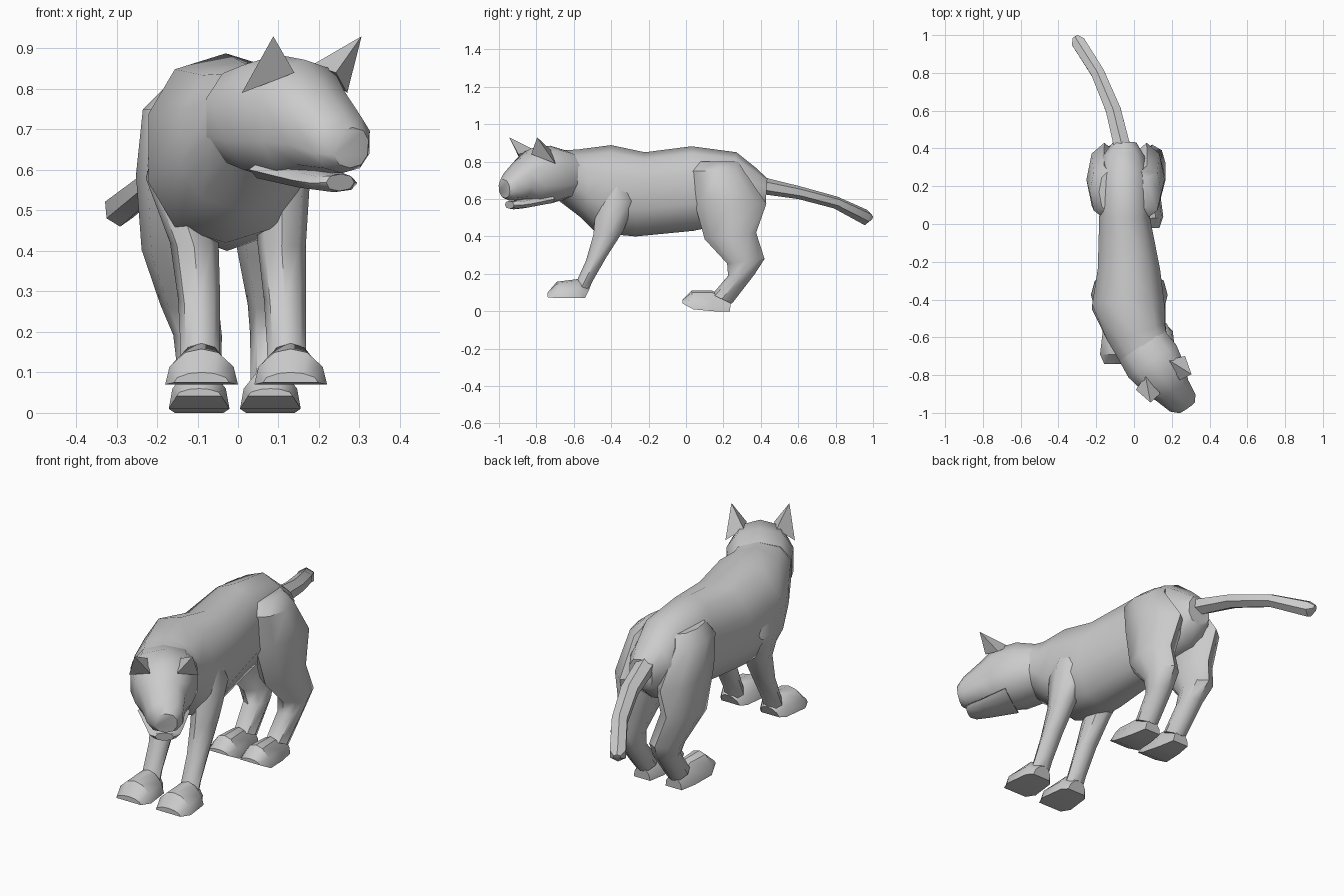
import bpy, bmesh
from math import sin, cos, pi, radians
from mathutils import Vector, Matrix


def finish(name, bm, angle=45, matrix=None):
    bmesh.ops.recalc_face_normals(bm, faces=bm.faces)
    me = bpy.data.meshes.new(name)
    bm.to_mesh(me)
    bm.free()
    ob = bpy.data.objects.new(name, me)
    bpy.context.collection.objects.link(ob)
    if matrix:
        me.transform(matrix)
    bpy.ops.object.select_all(action='DESELECT')
    ob.select_set(True)
    bpy.context.view_layer.objects.active = ob
    bpy.ops.object.shade_smooth_by_angle(angle=radians(angle))
    return ob


def oval(n, power=1.0):
    # unit cross-section; power below 1 makes it boxier
    f = lambda t: abs(t) ** power * (1 if t > 0 else -1)
    return [(f(cos(pi / 2 + 2 * pi * i / n)), f(sin(pi / 2 + 2 * pi * i / n))) for i in range(n)]


def loft(name, rings, section, angle=45, matrix=None):
    # ring: x centre, half width, (y, z) of one edge, (y, z) of opposite edge, optional yaw
    bm = bmesh.new()
    loops = []
    for x, hw, a, b, *yaw in rings:
        p, q = Vector((0, *a)), Vector((0, *b))
        rot = Matrix.Rotation(radians(yaw[0] if yaw else 0), 3, 'Z')
        c = (p + q) / 2 + Vector((x, 0, 0))
        loops.append([bm.verts.new(c + rot @ (Vector((hw * u, 0, 0)) + (p - q) / 2 * v))
                      for u, v in section])
    n = len(section)
    for r, s in zip(loops, loops[1:]):
        for i in range(n):
            bm.faces.new((r[i], r[(i + 1) % n], s[(i + 1) % n], s[i]))
    bm.faces.new(loops[0])
    bm.faces.new(loops[-1])
    return finish(name, bm, angle, matrix)


# torso with neck turning toward the head
loft("torso", [
    (.055, .15, (-.66, .86), (-.67, .60), 34),
    (.01, .165, (-.58, .865), (-.56, .50), 17),
    (-.03, .20, (-.40, .888), (-.48, .42)),
    (-.027, .172, (-.22, .85), (-.27, .40)),
    (-.05, .140, (.03, .882), (.04, .43)),
    (-.05, .138, (.27, .85), (.18, .46)),
    (-.055, .115, (.37, .77), (.34, .48)),
    (-.05, .065, (.435, .71), (.425, .56))], oval(10, .87))

# head, built straight in its own frame and then turned
head_frame = Matrix.Translation((.165, -.825, 0)) @ Matrix.Rotation(radians(34.4), 4, 'Z')
loft("head", [
    (0, .15, (.22, .86), (.22, .60)),
    (0, .16, (.12, .885), (.12, .575)),
    (0, .135, (.0, .872), (.0, .575)),
    (0, .104, (-.075, .815), (-.06, .595)),
    (.008, .085, (-.155, .745), (-.15, .592)),
    (.012, .052, (-.192, .705), (-.18, .605))], oval(10, .85), 45, head_frame)
loft("jaw", [
    (0, .12, (.06, .63), (.08, .572)),
    (.005, .085, (-.06, .60), (-.06, .55)),
    (.005, .070, (-.12, .59), (-.12, .545)),
    (.005, .042, (-.15, .59), (-.145, .548))], oval(8, .85), 45, head_frame)

# pointed ears
for side, label in ((-1, "left"), (1, "right")):
    bm = bmesh.new()
    v = [bm.verts.new((side * x, y, z)) for x, y, z in
         ((.158, .045, .79), (.062, -.045, .84), (.075, .075, .86), (.132, -.055, .93))]
    for i, j, k in ((0, 1, 2), (0, 1, 3), (1, 2, 3), (2, 0, 3)):
        bm.faces.new((v[i], v[j], v[k]))
    finish("ear_" + label, bm, 30, head_frame)

# tail
loft("tail", [
    (-.055, .052, (.38, .725), (.38, .63)),
    (-.11, .046, (.61, .668), (.60, .60), 17),
    (-.192, .041, (.81, .613), (.79, .55), 26),
    (-.295, .042, (.97, .542), (.955, .46), 30),
    (-.31, .018, (.995, .515), (.985, .485), 30)], oval(6), 45)

# legs and paws on both sides
paw = [(-1, -1), (1, -1), (.88, 0), (.45, .8), (0, 1), (-.45, .8), (-.88, 0)]
for s, label in ((-1, "left"), (1, "right")):
    loft("front_leg_" + label, [
        (-.025 + s * .11, .05, (-.42, .74), (-.32, .72)),
        (-.025 + s * .135, .068, (-.48, .57), (-.27, .59)),
        (.0 + s * .108, .060, (-.495, .41), (-.335, .43)),
        (.01 + s * .106, .052, (-.535, .27), (-.425, .29)),
        (.013 + s * .107, .048, (-.585, .16), (-.50, .16)),
        (.016 + s * .107, .050, (-.62, .09), (-.53, .09))], oval(8), 45)
    px = .02 + s * .11
    loft("front_paw_" + label, [
        (px, .05, (-.515, .12), (-.54, .07)),
        (px, .075, (-.58, .172), (-.565, .07)),
        (px, .09, (-.69, .158), (-.69, .07)),
        (px, .068, (-.74, .10), (-.74, .075))], paw, 35)
    # thigh leans into the rump at the top
    loft("hind_leg_" + label, [
        (-.05 + s * .085, .05, (.06, .80), (.28, .80)),
        (-.045 + s * .115, .075, (.03, .75), (.31, .75)),
        (-.045 + s * .112, .095, (.04, .60), (.43, .575)),
        (-.035 + s * .118, .085, (.10, .385), (.375, .42)),
        (-.012 + s * .108, .072, (.22, .255), (.42, .28)),
        (-.005 + s * .095, .060, (.225, .19), (.365, .195)),
        (-.005 + s * .088, .052, (.14, .09), (.245, .04))], oval(8), 45)
    hx = -.008 + s * .088
    loft("hind_paw_" + label, [
        (hx, .045, (.24, .06), (.235, .0)),
        (hx, .06, (.14, .11), (.15, .0)),
        (hx, .075, (.03, .11), (.04, .01)),
        (hx, .055, (-.02, .06), (-.02, .042))], paw, 35)
